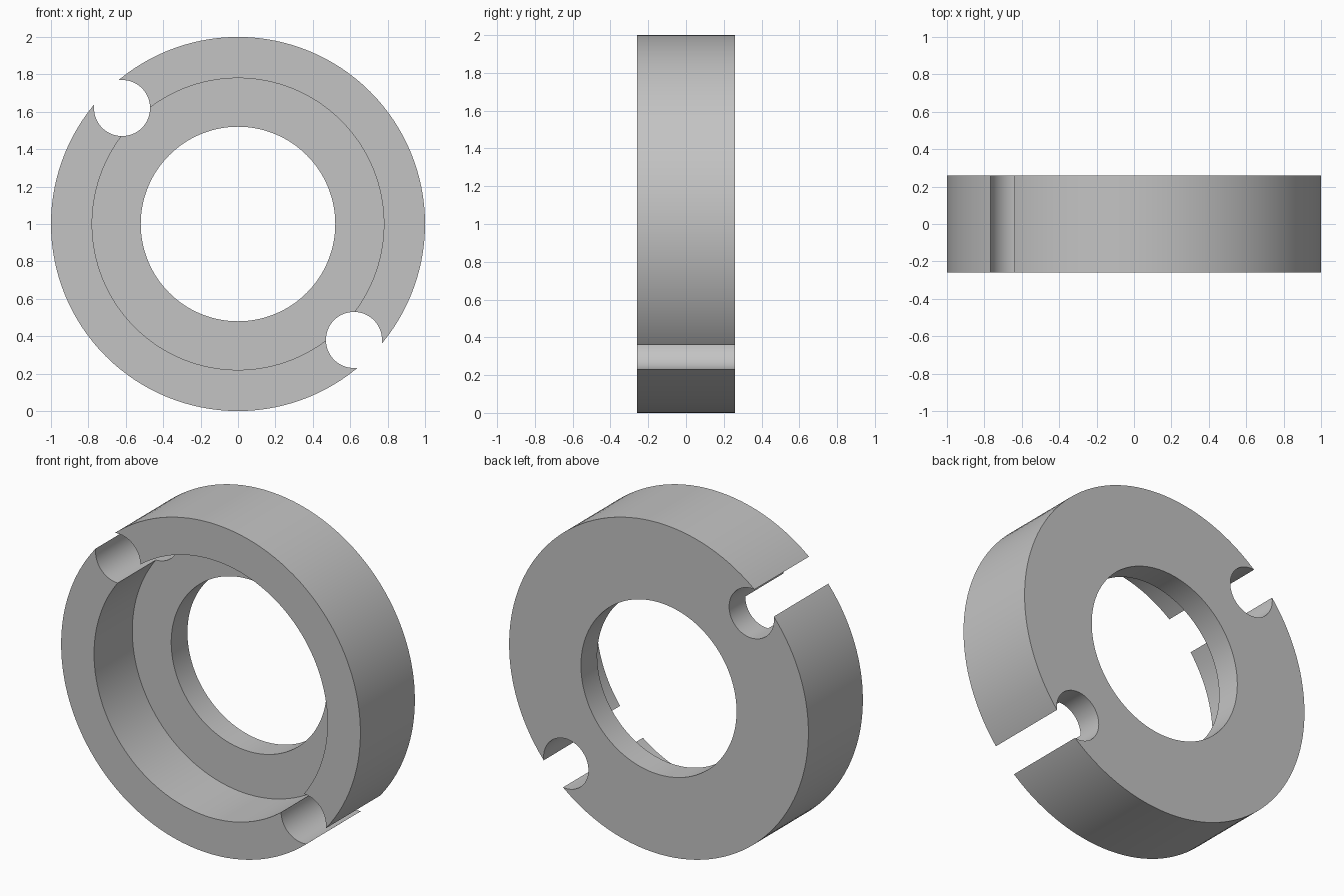
import bpy
import math
from mathutils import Vector

default = bpy.data.objects.get("Cube")
if default:
    bpy.data.objects.remove(default, do_unlink=True)

DEPTH = 0.52      # full thickness along y
FRONT = -DEPTH / 2
RECESS = 0.365    # depth of the front counterbore

grey = bpy.data.materials.new("plain grey")
grey.use_nodes = True
colour = (0.55, 0.55, 0.55, 1)
grey.diffuse_color = colour
grey.node_tree.nodes["Principled BSDF"].inputs["Base Color"].default_value = colour


def disc(name, radius, y0, y1, x=0, z=1, sides=128):
    """Cylinder along y from y0 to y1."""
    bpy.ops.mesh.primitive_cylinder_add(
        vertices=sides, radius=radius, depth=y1 - y0,
        location=Vector((x, (y0 + y1) / 2, z)), rotation=(math.pi / 2, 0, 0))
    obj = bpy.context.object
    obj.name = name
    obj.data.materials.append(grey)
    return obj


# Main ring body
ring = disc("ring_body", 1, FRONT, -FRONT)

# Centre bore, front recess and two open notches on the diagonal
cutters = [
    disc("bore_cutter", 0.52, -1, 1),
    disc("recess_cutter", 0.78, -1, FRONT + RECESS),
]
for side, label in ((-1, "right"), (1, "left")):
    cutters.append(disc(label + "_notch_cutter", 0.15, -1, 1,
                        x=side * 0.62, z=1 - side * 0.62, sides=64))

bpy.ops.object.select_all(action='DESELECT')
ring.select_set(True)
bpy.context.view_layer.objects.active = ring
for cutter in cutters:
    mod = ring.modifiers.new(cutter.name, 'BOOLEAN')
    mod.operation = 'DIFFERENCE'
    mod.solver = 'EXACT'
    mod.object = cutter
    bpy.ops.object.modifier_apply(modifier=mod.name)
for cutter in cutters:
    bpy.data.objects.remove(cutter, do_unlink=True)

bpy.ops.object.shade_smooth_by_angle(angle=math.radians(30))
